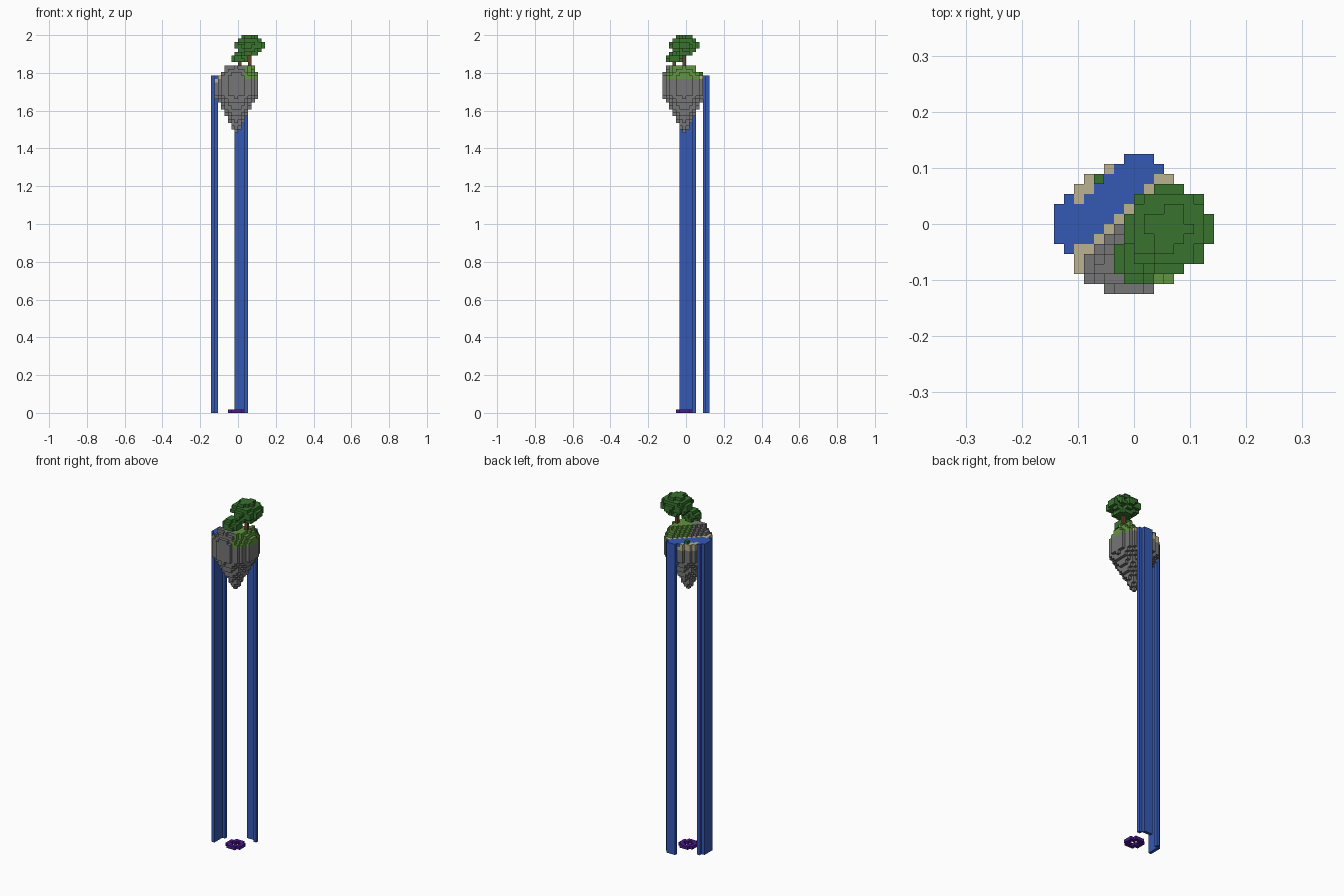
import bpy
import bmesh
import random
from mathutils import Vector

random.seed(4)
V = 2 / 112  # edge of one block

cube = bpy.data.objects.get("Cube")
if cube:
    bpy.data.objects.remove(cube)


def material(name, rgb):
    m = bpy.data.materials.new(name)
    m.use_nodes = True
    m.diffuse_color = (*rgb, 1)
    m.node_tree.nodes["Principled BSDF"].inputs["Base Color"].default_value = (*rgb, 1)
    return m


STONE = material("stone grey", (0.18, 0.18, 0.18))
WATER = material("water blue", (0.035, 0.1, 0.46))
SAND = material("sand", (0.5, 0.45, 0.28))
GRASS = material("grass green", (0.12, 0.3, 0.05))
LEAF = material("leaf green", (0.04, 0.17, 0.028))
BARK = material("bark brown", (0.14, 0.06, 0.025))
PURPLE = material("purple", (0.07, 0.01, 0.27))


def disc(ci, cj, k, r):
    """Block cells of one round layer."""
    n = int(r) + 1
    return {(ci + a, cj + b, k) for a in range(-n, n + 1) for b in range(-n, n + 1)
            if a * a + b * b <= r * r}


def blocks(name, cells, mat, solid=None):
    """Mesh the exposed faces of a set of block cells."""
    solid = solid or cells
    bm = bmesh.new()
    verts = {}

    def vert(p):
        key = tuple(round(c) for c in p)
        if key not in verts:
            verts[key] = bm.verts.new(Vector(key) * V)
        return verts[key]

    for cell in sorted(cells):
        base = Vector(cell)
        for axis in range(3):
            n, u, w = (Vector([float(i == (axis + s) % 3) for i in range(3)]) for s in range(3))
            for side in (0, 1):
                step = n if side else -n
                if tuple(round(c) for c in base + step) in solid:
                    continue
                o = base + n * side
                quad = [o, o + u, o + u + w, o + w]
                if not side:
                    quad.reverse()
                bm.faces.new([vert(p) for p in quad])
    mesh = bpy.data.meshes.new(name)
    bm.to_mesh(mesh)
    bm.free()
    mesh.materials.append(mat)
    ob = bpy.data.objects.new(name, mesh)
    bpy.context.collection.objects.link(ob)
    return ob


# Island body: tapering root, round middle, stepped hill towards the front
island = set()
for k in range(83, 100):
    island |= disc(-1, -1, k, min(6.5, 0.5 + (k - 83) * 0.55))
for k, r, edge in ((100, 6.1, 1), (101, 5.5, 0), (102, 5.0, -1)):
    island |= {c for c in disc(-1, -1, k, r) if c[1] - c[0] <= edge}


def kind(c):
    """Surface type of an island cell."""
    i, j, k = c
    diag = j - i
    if k == 99 and (3 <= diag <= 7 and j > i / 2 or i < -6 and -2 <= j <= 1):
        return "river"
    if k >= 98 and diag >= 2 or k == 99 and diag >= 1:
        return "sand_bank"
    if k >= 99 and (i > 1 or i > -2 and j > -5):
        return "grass_slope"
    return "rock"


groups = {"rock": STONE, "sand_bank": SAND, "grass_slope": GRASS, "river": WATER}
for name, mat in groups.items():
    blocks(name, {c for c in island if kind(c) == name}, mat, island)

# Waterfalls
left = [(-8, j) for j in range(-2, 2)] + [(-7, 2)]
back = [(i, 6) for i in range(-1, 2)] + [(2, 5)]
for name, columns in (("side_waterfall", left), ("back_waterfall", back)):
    blocks(name, {(i, j, k) for i, j in columns for k in range(100)}, WATER)

# Small plant on the far bank
blocks("bank_plant", {(-4, 4, 100)}, LEAF)


# Trees
def tree(name, ci, cj, ground, start, radii):
    crown = set()
    for k, r in enumerate(radii, start):
        layer = disc(ci, cj, k, r)
        core = disc(ci, cj, k, r - 0.7)
        crown |= {c for c in layer if c in core or c[0] == ci or c[1] == cj
                  or random.random() < 0.75}
    blocks(name + "_crown", crown, LEAF)
    blocks(name + "_trunk", {(ci, cj, k) for k in range(ground, start)}, BARK)


tree("large_tree", 3, -1, 102, 106, (2.3, 3.3, 4.3, 4.3, 3.7, 2.3))
tree("small_tree", 0, -4, 102, 104, (2.3, 2.3, 1.5))

# Ring on the ground
ring = disc(-1, -1, 0, 2.3) - disc(-1, -1, 0, 1)
blocks("ground_ring", ring, PURPLE)
